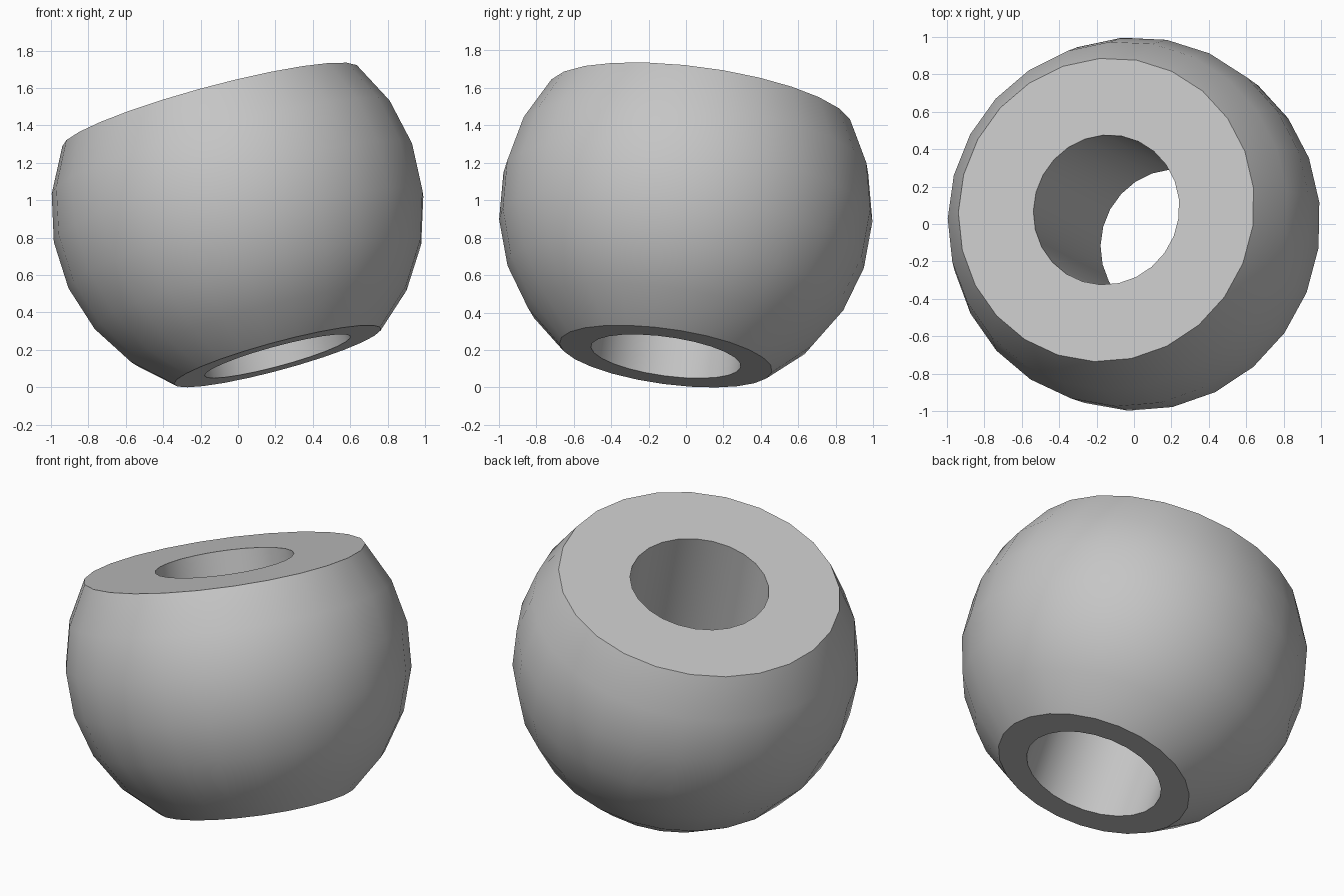
import bpy, bmesh
from math import sin, cos, radians, tau
from mathutils import Vector

cube = bpy.data.objects.get("Cube")
if cube:
    bpy.data.objects.remove(cube, do_unlink=True)

# Single grey material
grey = bpy.data.materials.new("grey")
grey.use_nodes = True
colour = (0.56, 0.56, 0.56, 1)
grey.diffuse_color = colour
grey.node_tree.nodes["Principled BSDF"].inputs["Base Color"].default_value = colour

SEGMENTS = 25
HOLE = 0.404

# Closed cross-section: truncated sphere arc outside, straight bore inside
arc = [radians(lat) for lat in range(35, -56, -15)]
profile = [(cos(a), sin(a)) for a in arc]
profile += [(HOLE, profile[-1][1]), (HOLE, profile[0][1])]

bm = bmesh.new()
verts = [bm.verts.new((-r, 0, z)) for r, z in profile]
edges = [bm.edges.new((v, verts[i - 1])) for i, v in enumerate(verts)]
bmesh.ops.spin(bm, geom=verts + edges, cent=(0, 0, 0), axis=(0, 0, 1),
               angle=tau, steps=SEGMENTS)
bmesh.ops.remove_doubles(bm, verts=bm.verts, dist=0.0001)
bmesh.ops.recalc_face_normals(bm, faces=bm.faces)

mesh = bpy.data.meshes.new("bored_ball")
bm.to_mesh(mesh)
bm.free()
mesh.materials.append(grey)
ball = bpy.data.objects.new("bored_ball", mesh)
bpy.context.collection.objects.link(ball)

# Lean the bore axis and rest the ball on the ground
axis = Vector((-0.258, 0.132, 0.957))
turn = Vector((0, 0, 1)).rotation_difference(axis).to_matrix().to_4x4()
mesh.transform(turn)
lowest = min(v.co.z for v in mesh.vertices)
ball.location.z = -lowest

bpy.context.view_layer.objects.active = ball
ball.select_set(True)
bpy.ops.object.shade_smooth_by_angle(angle=radians(30))
